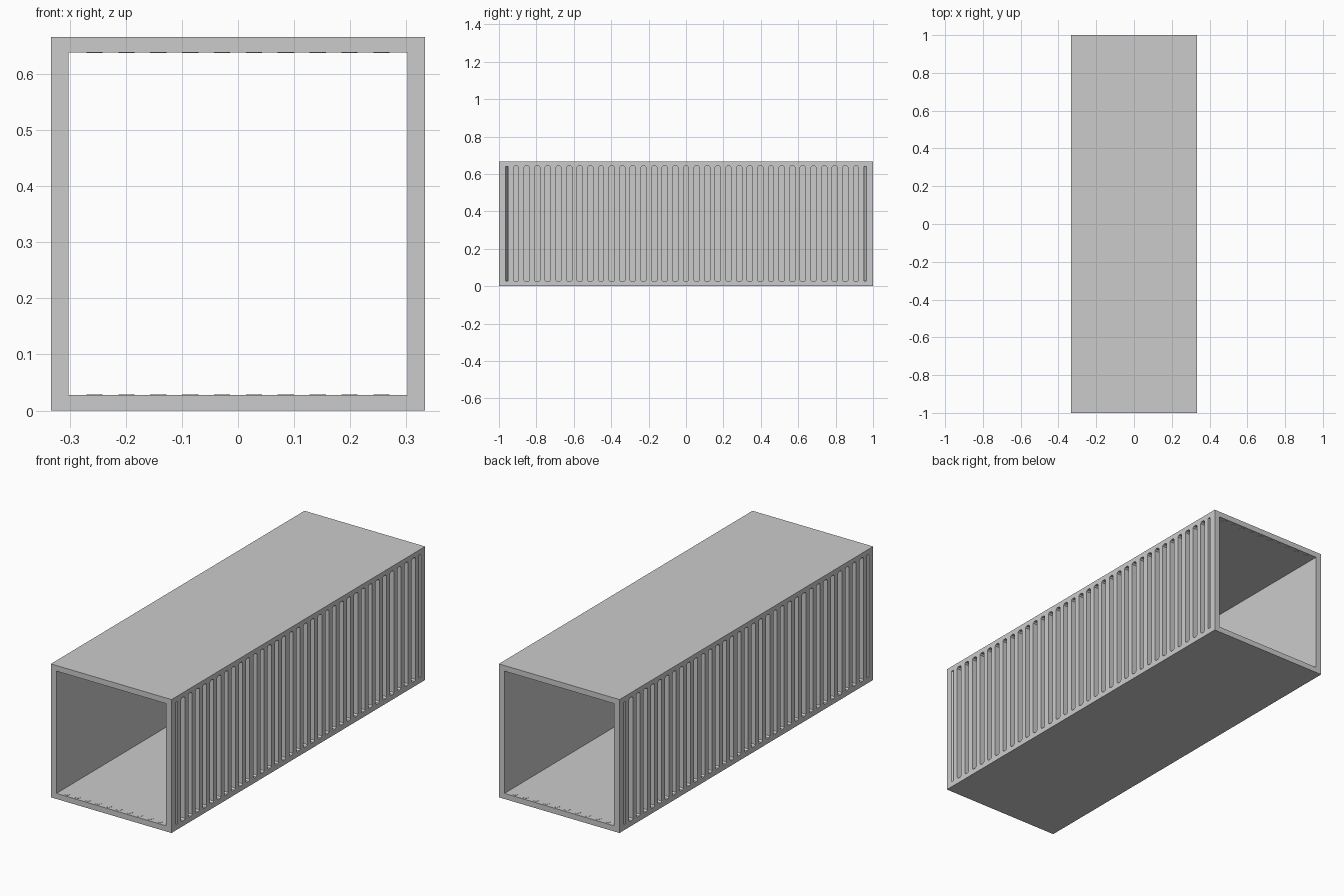
import bpy, bmesh
from mathutils import Vector

if "Cube" in bpy.data.objects:
    bpy.data.objects.remove(bpy.data.objects["Cube"])

W, L, H = 0.333, 1.0, 0.666          # half width, half length, height
IN_X, IN_Z0, IN_Z1 = 0.302, 0.028, 0.638
DEPTH = 0.025                        # groove depth
COUNT, PITCH, GROOVE = 33, 0.0568, 0.029

grey = bpy.data.materials.new("painted_grey_steel")
grey.diffuse_color = (0.6, 0.6, 0.6, 1)
grey.use_nodes = True
grey.node_tree.nodes["Principled BSDF"].inputs["Base Color"].default_value = grey.diffuse_color


def add_prism(bm, points, offset):
    """Closed solid from a flat polygon swept along an offset."""
    a = [bm.verts.new(p) for p in points]
    b = [bm.verts.new(Vector(p) + Vector(offset)) for p in points]
    bm.faces.new(a)
    bm.faces.new(b[::-1])
    n = len(a)
    for i in range(n):
        j = (i + 1) % n
        bm.faces.new((a[i], b[i], b[j], a[j]))


def finish(bm, name):
    bmesh.ops.recalc_face_normals(bm, faces=bm.faces)
    me = bpy.data.meshes.new(name)
    bm.to_mesh(me)
    bm.free()
    me.materials.append(grey)
    ob = bpy.data.objects.new(name, me)
    bpy.context.collection.objects.link(ob)
    return ob


# Open-ended box shell: rectangular ring swept along the length
bm = bmesh.new()
outer = [(-W, 0), (W, 0), (W, H), (-W, H)]
inner = [(-IN_X, IN_Z0), (IN_X, IN_Z0), (IN_X, IN_Z1), (-IN_X, IN_Z1)]
rings = [[bm.verts.new((x, y, z)) for x, z in ring]
         for y in (-L, L) for ring in (outer, inner)]
for a, b in ((0, 1), (2, 3), (0, 2), (1, 3)):
    for i in range(4):
        j = (i + 1) % 4
        bm.faces.new((rings[a][i], rings[a][j], rings[b][j], rings[b][i]))
shell = finish(bm, "container_shell")

# Cutters for the side corrugation: chamfered slots, plus a sloped slit at each end
bm = bmesh.new()
z0, z1, c, h = 0.025, 0.643, 0.007, GROOVE / 2
for s in (-1, 1):
    x = s * (W - DEPTH)
    for k in range(COUNT):
        y = (k - (COUNT - 1) / 2) * PITCH
        outline = [(-h + c, z0), (h - c, z0), (h, z0 + c), (h, z1 - c),
                   (h - c, z1), (-h + c, z1), (-h, z1 - c), (-h, z0 + c)]
        add_prism(bm, [(x, y + dy, z) for dy, z in outline], (s * 0.05, 0, 0))
    for e in (-1, 1):
        tri = [(s * W, e * 0.966, 0.028), (x, e * 0.951, 0.028),
               (s * (W + 0.02), e * 0.951, 0.028), (s * (W + 0.02), e * 0.966, 0.028)]
        add_prism(bm, tri, (0, 0, 0.612))
cutter = finish(bm, "groove_cutter")
cutter.hide_render = True

mod = shell.modifiers.new("grooves", 'BOOLEAN')
mod.operation = 'DIFFERENCE'
mod.solver = 'EXACT'
mod.object = cutter
deps = bpy.context.evaluated_depsgraph_get()
cut_mesh = bpy.data.meshes.new_from_object(shell.evaluated_get(deps))
shell.modifiers.clear()
shell.data = cut_mesh
bpy.data.objects.remove(cutter)
if not shell.data.materials:
    shell.data.materials.append(grey)

# Thin corrugated seats for the end panels, on floor and ceiling at both ends
bm = bmesh.new()
for e in (-1, 1):
    for z, dz in ((IN_Z0 - 0.001, 0.002), (IN_Z1 + 0.001, -0.002)):
        for k in range(10):
            cx = (k - 4.5) * PITCH
            pts = [(cx - h, e * 0.972, z), (cx + h, e * 0.972, z),
                   (cx + h - c, e * 0.99, z), (cx - h + c, e * 0.99, z)]
            add_prism(bm, pts, (0, 0, dz))
finish(bm, "end_panel_seats")
